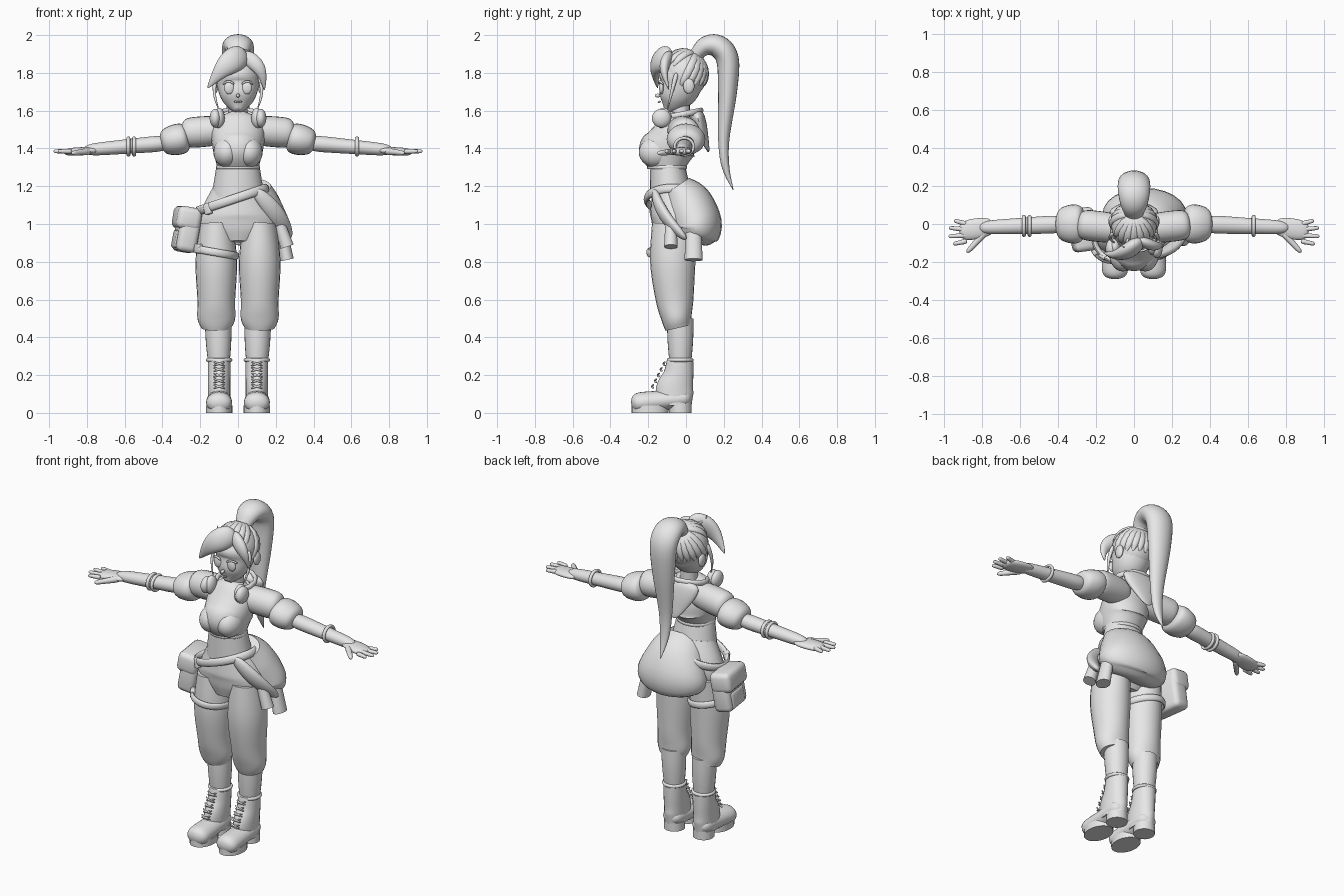
import bpy
import bmesh
from math import sin, cos, pi, radians
from mathutils import Vector, Matrix, Euler

default_cube = bpy.data.objects.get("Cube")
if default_cube:
    bpy.data.objects.remove(default_cube, do_unlink=True)

grey = bpy.data.materials.new("plain_grey")
grey.use_nodes = True
grey.diffuse_color = (.8, .8, .8, 1)
grey.node_tree.nodes["Principled BSDF"].inputs["Base Color"].default_value = grey.diffuse_color

SIDE, BACK, UP = Matrix.Identity(3)


def finish(name, bm, mirror=False):
    """Turn a bmesh into a smooth shaded object, optionally mirrored across x."""
    bmesh.ops.recalc_face_normals(bm, faces=bm.faces)
    mesh = bpy.data.meshes.new(name)
    bm.to_mesh(mesh)
    bm.free()
    mesh.materials.append(grey)
    mesh.shade_smooth()
    mesh.set_sharp_from_angle(angle=radians(45))
    part = bpy.data.objects.new(name, mesh)
    bpy.context.scene.collection.objects.link(part)
    if mirror:
        modifier = part.modifiers.new("mirror", "MIRROR")
        modifier.use_mirror_merge = False


def refine(points, steps=5):
    """Catmull-Rom interpolation of positions and radii together."""
    rows = [Vector(point) for point in points]
    rows = [rows[0], *rows, rows[-1]]
    result = []
    for a, b, c, d in zip(rows, rows[1:], rows[2:], rows[3:]):
        for step in range(steps):
            t = step / steps
            bend = a * 2 - b * 5 + c * 4 - d
            twist = b * 3 - a - c * 3 + d
            result.append(b + ((c - a) * t + bend * t * t + twist * t ** 3) / 2)
    return result + [rows[-1]]


def sweep(name, path, ref=BACK, mirror=False, closed=False, sides=24):
    """Skin ellipses along a path of x, y, z, radius across, radius over."""
    centers = [Vector(row[:3]) for row in path]
    last = len(path) - 1
    bm = bmesh.new()
    rings = []
    for i, (center, row) in enumerate(zip(centers, path)):
        before = centers[i - 1] if closed or i else center
        after = centers[0 if closed and i == last else min(i + 1, last)]
        tangent = (after - before).normalized()
        across = ref.cross(tangent).normalized()
        over = tangent.cross(across)
        angles = [2 * pi * k / sides for k in range(sides)]
        rings.append([bm.verts.new(center + across * row[3] * cos(a) + over * row[4] * sin(a))
                      for a in angles])
    following = rings[1:] + rings[:1] if closed else rings[1:]
    for low, high in zip(rings, following):
        for k in range(sides):
            bm.faces.new((low[k - 1], low[k], high[k], high[k - 1]))
    if not closed:
        bm.faces.new(rings[0])
        bm.faces.new(rings[-1])
    finish(name, bm, mirror)


def column(name, rows, x=0, mirror=False):
    """Upright loft; each row is height, y, half width, half depth."""
    sweep(name, refine([(x, y, z, wide, deep) for z, y, wide, deep in rows]), mirror=mirror)


def limb(name, start, end, radius, flat=1, taper=1, bulge=0, bow=(0, 0, 0),
         rounded=True, mirror=False, sides=24):
    """Tapered, bowed and bulging rod from start to end."""
    start, end, bow = Vector(start), Vector(end), Vector(bow)
    path = []
    for k in range(sides + 1):
        t = (1 - cos(pi * k / sides)) / 2
        wave = sin(pi * t)
        size = radius * (1 + (taper - 1) * t) * (1 + bulge * wave)
        if rounded:
            size *= max(.01, 1 - abs(2 * t - 1) ** 8) ** .5
        path.append((*(start.lerp(end, t) + bow * wave), size, size * flat))
    steep = abs((end - start).normalized().z) > .6
    sweep(name, path, BACK if steep else UP, mirror, sides=sides)


def ring(name, center, u, v, wide, tall, mirror=False, count=36):
    """Closed band around a centre, spanned by the half axes u and v."""
    angles = [2 * pi * k / count for k in range(count)]
    path = [(*(Vector(center) + u * cos(a) + v * sin(a)), wide, tall) for a in angles]
    sweep(name, path, u.cross(v).normalized(), mirror, closed=True, sides=12)


def blob(name, place, size, mirror=False):
    bm = bmesh.new()
    bmesh.ops.create_uvsphere(bm, u_segments=24, v_segments=16, radius=1)
    bm.transform(Matrix.LocRotScale(Vector(place), None, Vector(size)))
    finish(name, bm, mirror)


def block(name, place, size, turn, bevel):
    bm = bmesh.new()
    bmesh.ops.create_cube(bm, size=1)
    bm.transform(Matrix.Diagonal((*size, 1)))
    bmesh.ops.bevel(bm, geom=bm.edges[:], offset=bevel, segments=3, affect="EDGES", profile=.5)
    bm.transform(Matrix.LocRotScale(Vector(place), Euler([radians(a) for a in turn]), None))
    finish(name, bm)


# Hips, waist and trousers
column("hips", [(.9, -.08, .1, .08), (.97, -.07, .2, .11), (1.06, -.06, .2, .13), (1.2, -.08, .13, .1)])
limb("waist", (0, -.08, 1.15), (0, -.1, 1.32), radius=.14, flat=.8, taper=.8, rounded=False)
column("trouser_leg", [(1, -.06, .09, .12), (.8, -.07, .11, .12), (.6, -.06, .1, .1),
                       (.5, -.05, .1, .08), (.45, -.04, .08, .07)], x=.115, mirror=True)
limb("calf", (.105, -.03, .5), (.1, -.03, .2), radius=.07, taper=.7, bulge=.1, rounded=False, mirror=True)

# Laced boots with separate heel and sole
column("boot_shaft", [(.28, -.03, .06, .07), (.2, -.04, .06, .08), (.12, -.06, .06, .1),
                      (.04, -.06, .06, .09)], x=.1, mirror=True)
ring("boot_collar", (.1, -.03, .28), SIDE * .06, BACK * .06, .01, .01, mirror=True)
limb("boot_foot", (.1, .03, .08), (.1, -.29, .05), radius=.06, taper=1.2, flat=.8, mirror=True)
limb("boot_heel", (.1, -.03, 0), (.1, -.03, .05), radius=.06, rounded=False, mirror=True)
limb("boot_sole", (.1, -.19, 0), (.1, -.19, .04), radius=.07, flat=1.4, rounded=False, mirror=True)
for k in range(5):
    lace = Vector((.1, .015 * k - .17, .03 * k + .14))
    for lean in (-1, 1):
        reach = Vector((.03, 0, .01 * lean))
        limb("boot_lace", lace - reach, lace + reach, radius=.005, bow=(0, -.01, 0), mirror=True, sides=8)

# Cropped top, neck and puffed sleeves
column("cropped_top", [(1.3, -.1, .11, .1), (1.38, -.1, .13, .15), (1.44, -.08, .14, .13),
                       (1.5, -.06, .14, .1), (1.55, -.04, .12, .08), (1.58, -.03, .06, .06)])
blob("bust", (.06, -.16, 1.38), (.07, .09, .08), mirror=True)
ring("top_hem", (0, -.1, 1.3), SIDE * .11, BACK * .1, .006, .01)
ring("neckline", (0, -.04, 1.56), SIDE * .09, BACK * .07, .01, .01)
limb("neck", (0, -.03, 1.5), (0, -.03, 1.7), radius=.05, rounded=False)
limb("shoulder", (.04, -.03, 1.5), (.3, 0, 1.48), radius=.07, taper=1.1, bulge=.1, mirror=True)
limb("puffed_sleeve", (.26, 0, 1.46), (.41, 0, 1.43), radius=.09, flat=.8, taper=.8, bulge=.25, mirror=True)
limb("hood", (0, .05, 1.6), (0, .12, 1.38), radius=.13, flat=.3, taper=.2, bulge=.3, mirror=False)

# Forearms, hands and bracelets
limb("forearm", (.36, 0, 1.43), (.82, -.02, 1.39), radius=.05, flat=.9, taper=.7, mirror=True)
limb("hand", (.74, -.01, 1.39), (.92, -.04, 1.38), radius=.04, flat=.4, taper=1.1, bulge=.3, mirror=True)
for k in range(4):
    knuckle = Vector((.88, -.03 * k, 1.385))
    spread = radians(15 - 9 * k)
    tip = knuckle + Vector((cos(spread), sin(spread), 0)) * (.07 + .03 * sin(k))
    limb("finger", knuckle, tip, radius=.014, taper=.7, mirror=True, sides=12)
limb("thumb", (.78, -.04, 1.385), (.88, -.15, 1.375), radius=.02, taper=.6, mirror=True, sides=12)
for x in (-.58, -.55, .63):
    ring("bracelet", (x, -.01, 1.41), BACK * .05, UP * .045, .008, .01)

# Head and face
column("head", [(1.6, -.1, .02, .02), (1.63, -.08, .06, .06), (1.67, -.06, .09, .09),
                (1.73, -.03, .11, .11), (1.8, -.02, .11, .12), (1.88, -.02, .07, .07)])
blob("eye", (.047, -.13, 1.72), (.027, .012, .033), mirror=True)
blob("nose", (0, -.15, 1.68), (.01, .015, .01))
blob("ear", (.12, .015, 1.73), (.015, .03, .04), mirror=True)
limb("eyelid", (.02, -.14, 1.74), (.08, -.12, 1.74), radius=.006, bow=(0, -.01, .015), mirror=True, sides=10)
limb("mouth", (-.02, -.135, 1.65), (.02, -.135, 1.65), radius=.005, bow=(0, -.01, -.005), sides=10)

# Hair cap with combed strands running to the ponytail base
skull, radii = Vector((0, -.01, 1.79)), Vector((.12, .12, .13))
blob("hair_cap", skull, radii)
knot = Vector((0, .5, .85))
strand_count = 18
for k in range(strand_count):
    a = 2 * pi * k / strand_count
    rim = Vector((sin(a), cos(a), -.5 if cos(a) > -.3 else .4))
    strand = []
    for step in range(9):
        t = step / 8
        width = .006 + .016 * sin(pi * t)
        strand.append((*(skull + radii * rim.lerp(knot, t).normalized()), width, width * .6))
    sweep("hair_strand", strand, rim + knot, sides=10)

# Ponytail, tie and loose locks
tail = [(.04, 1.88, .03), (.1, 1.94, .05), (.17, 1.94, .06), (.22, 1.87, .06), (.22, 1.7, .05),
        (.2, 1.45, .03), (.21, 1.3, .02), (.25, 1.18, .002)]
sweep("ponytail", refine([(0, y, z, r, r * 1.4) for y, z, r in tail]), SIDE)
blob("hair_tie", (0, .06, 1.9), (.05, .04, .04))
limb("swept_fringe", (.04, -.08, 1.9), (-.16, -.15, 1.72), radius=.05, flat=.6, taper=.2, bulge=.9, bow=(0, -.04, .03))
limb("short_fringe", (.02, -.08, 1.9), (.14, -.09, 1.71), radius=.03, flat=.7, taper=.2, bulge=.9, bow=(.03, -.03, .02))
limb("side_lock", (.11, -.05, 1.8), (.1, -.1, 1.6), radius=.014, taper=.2, bow=(.02, 0, 0), mirror=True, sides=12)
limb("stray_hair", (-.03, -.07, 1.9), (-.06, -.12, 1.94), radius=.008, taper=.2, bow=(0, -.02, -.01), sides=10)

# Headphones resting around the neck
angles = [radians(26 * k) for k in range(-5, 6)]
sweep("headphone_band", [(.115 * sin(a), .1 * cos(a) - .02, 1.58 + .02 * cos(a), .012, .016) for a in angles], UP)
blob("ear_cup", (.12, -.13, 1.56), (.03, .05, .05), mirror=True)
blob("ear_pad", (.1, -.12, 1.56), (.03, .045, .055), mirror=True)

# Slanted belt, thigh strap and hip bag
ring("slanted_belt", (-.03, -.07, 1.13), Vector((.18, 0, .06)), BACK * .14, .014, .024)
ring("thigh_strap", (-.12, -.07, .85), Vector((.115, 0, -.02)), BACK * .13, .01, .02)
block("belt_buckle", (-.16, -.17, 1.08), (.04, .03, .06), turn=(0, -15, -35), bevel=.008)
block("strap_buckle", (-.21, -.14, .87), (.03, .05, .05), turn=(0, 0, 30), bevel=.008)
block("hip_bag", (-.27, -.03, .96), (.11, .22, .22), turn=(0, 10, 8), bevel=.03)
block("bag_flap", (-.27, -.03, 1.03), (.13, .23, .12), turn=(0, 10, 8), bevel=.03)
block("bag_pocket", (-.32, -.03, .92), (.04, .15, .1), turn=(0, 10, 8), bevel=.015)

# Jacket tied round the hips, with its hanging sleeves
column("tied_jacket", [(1.2, -.05, .12, .08), (1.12, 0, .17, .13), (1, .05, .22, .14),
                       (.94, .04, .2, .12), (.91, .03, .14, .07)], x=.055)
limb("jacket_fold", (.09, -.17, 1.18), (.27, 0, .92), radius=.03, flat=.6, bulge=.6, bow=(.02, -.03, 0))
for y, low, width in ((-.08, .88, .03), (.04, .81, .04)):
    limb("hanging_sleeve", (.22, y, 1), (.26, y, low), radius=.03, flat=width / .03, taper=1.2, rounded=False)
